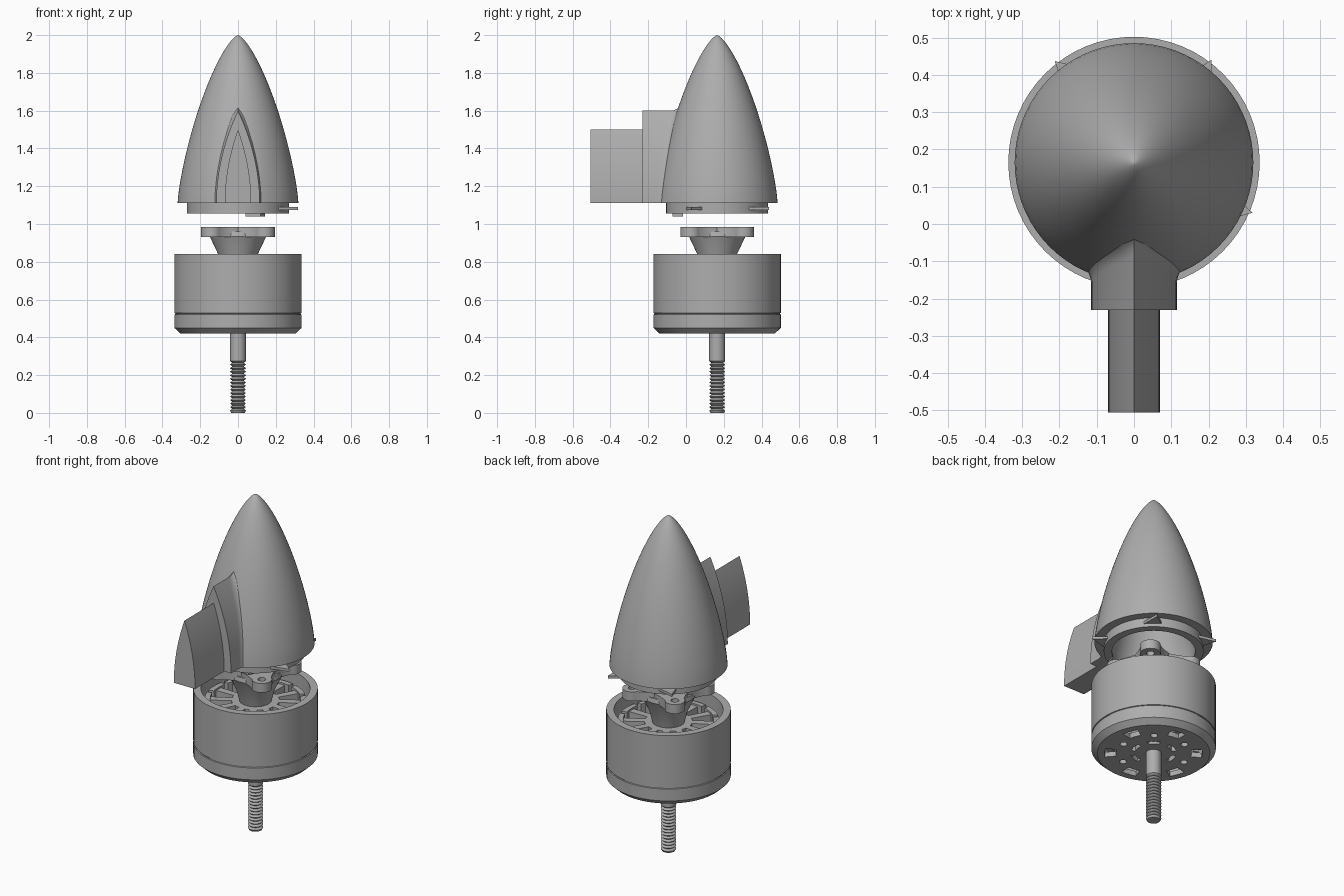
import bpy, bmesh
from math import sin, cos, pi, sqrt, radians, hypot
from mathutils import Matrix, Vector

cube = bpy.data.objects.get("Cube")
if cube:
    bpy.data.objects.remove(cube, do_unlink=True)

AXIS_Y = 0.165   # shared axis of motor and nose
BASE_Z = 1.11    # underside of the nose
TOP_Z = 2.0

grey = bpy.data.materials.new("plain grey")
grey.use_nodes = True
grey.diffuse_color = (0.42, 0.42, 0.42, 1)
grey.node_tree.nodes["Principled BSDF"].inputs["Base Color"].default_value = (0.42, 0.42, 0.42, 1)


def finish(bm, name, smooth=True, weld=True):
    """Turn a bmesh into a named, shaded object."""
    if weld:
        bmesh.ops.remove_doubles(bm, verts=bm.verts, dist=1e-5)
    bmesh.ops.recalc_face_normals(bm, faces=bm.faces)
    mesh = bpy.data.meshes.new(name)
    bm.to_mesh(mesh)
    bm.free()
    mesh.materials.append(grey)
    obj = bpy.data.objects.new(name, mesh)
    bpy.context.collection.objects.link(obj)
    if smooth:
        bpy.ops.object.select_all(action='DESELECT')
        obj.select_set(True)
        bpy.context.view_layer.objects.active = obj
        bpy.ops.object.shade_smooth_by_angle(angle=radians(30))
    return obj


def lathe(name, profile, steps=64, closed=False):
    """Spin (radius, z) points around the shared axis."""
    bm = bmesh.new()
    verts = [bm.verts.new((r, AXIS_Y, z)) for r, z in profile]
    pairs = list(zip(verts, verts[1:])) + ([(verts[-1], verts[0])] if closed else [])
    edges = [bm.edges.new(p) for p in pairs]
    bmesh.ops.spin(bm, geom=verts + edges, cent=(0, AXIS_Y, 0), axis=(0, 0, 1),
                   angle=2 * pi, steps=steps)
    return finish(bm, name)


def prism(bm, outline, z0, z1):
    """Extrude a flat outline of (x, y) points between two heights."""
    low = [bm.verts.new((x, y, z0)) for x, y in outline]
    high = [bm.verts.new((x, y, z1)) for x, y in outline]
    bm.faces.new(low[::-1])
    bm.faces.new(high)
    n = len(outline)
    for i in range(n):
        j = (i + 1) % n
        bm.faces.new((low[i], low[j], high[j], high[i]))


def polar(r, a):
    return (r * cos(a), AXIS_Y + r * sin(a))


def sector(r0, r1, a, half0, half1, n=4):
    """Outline of a radial block, with angular half widths at both ends."""
    steps = [2 * i / n - 1 for i in range(n + 1)]
    return [polar(r1, a + half1 * s) for s in steps] + \
           [polar(r0, a - half0 * s) for s in steps]


def cut(obj, bm, name):
    """Subtract a cutter from an object and remove the cutter."""
    cutter = finish(bm, name, smooth=False, weld=False)
    cutter.hide_render = True
    mod = obj.modifiers.new("holes", 'BOOLEAN')
    mod.operation = 'DIFFERENCE'
    mod.solver = 'EXACT'
    mod.object = cutter
    bpy.ops.object.select_all(action='DESELECT')
    obj.select_set(True)
    bpy.context.view_layer.objects.active = obj
    bpy.ops.object.modifier_apply(modifier=mod.name)
    bpy.data.objects.remove(cutter, do_unlink=True)
    bpy.ops.object.shade_smooth_by_angle(angle=radians(30))


# Hollow nose cone with its locating spigot
def nose_radius(z):
    t = min(max((z - BASE_Z) / (TOP_Z - BASE_Z), 0), 1)
    return 0.32 * (1 - t ** 1.35) ** 0.7


heights = [TOP_Z - (TOP_Z - BASE_Z) * (i / 36) ** 1.6 for i in range(37)]
outer = [(nose_radius(z), z) for z in heights]
spigot = [(0.27, BASE_Z), (0.27, 1.055), (0.225, 1.055)]
inner = [(0.225 * sqrt(1 - i / 8), BASE_Z + 0.5 * i / 8) for i in range(9)]
lathe("nose_cone", outer + spigot + inner, 72)

# Thin locking barbs around the spigot
bm = bmesh.new()
for deg in (53, 128, -23):
    a = radians(deg)
    prism(bm, [polar(0.26, a - 0.3), polar(0.345, a), polar(0.26, a + 0.12)], 1.075, 1.09)
prism(bm, [polar(0.23, -1.4), polar(0.265, -1.1), polar(0.23, -0.9)], 1.04, 1.06)
finish(bm, "locking_barbs", False)


# Pointed arch shared by the fin socket and the fin
def arch(w, h, n=14):
    return [(w * (1 - (1 - abs(s)) ** 2) * (1 if s > 0 else -1), BASE_Z + h * (1 - abs(s)))
            for s in (1 - i / n for i in range(2 * n + 1))]


def loft(name, rows):
    """Skin equal rows of points; cap the first row and close the base."""
    bm = bmesh.new()
    grid = [[bm.verts.new(p) for p in row] for row in rows]
    bm.faces.new(grid[0])
    for a, b in zip(grid, grid[1:]):
        for i in range(len(a) - 1):
            bm.faces.new((a[i], a[i + 1], b[i + 1], b[i]))
        bm.faces.new((a[-1], a[0], b[0], b[-1]))
    return bm, grid


section = arch(0.115, 0.49)
fillet = 0.06
rows = [[(x, -0.23, z) for x, z in section]]
for k in range(9):
    phi = pi / 2 * k / 8
    row = []
    for i, (x, z) in enumerate(section):
        (xa, za), (xb, zb) = section[max(i - 1, 0)], section[min(i + 1, len(section) - 1)]
        length = hypot(xb - xa, zb - za)
        nx, nz = (zb - za) / length, (xa - xb) / length
        if z < BASE_Z + 0.001:
            nx, nz = (1 if x > 0 else -1), 0
        elif nx * x < 0:
            nx = -nx
        nz = abs(nz)
        ex, ez = x + fillet * nx, z + fillet * nz
        surface = AXIS_Y - sqrt(max(nose_radius(ez) ** 2 - ex ** 2, 0))
        d = fillet * (1 - cos(phi))
        row.append((x + d * nx, surface - fillet * (1 - sin(phi)) + 0.004, z + d * nz))
    rows.append(row)
bm, _ = loft("fin_socket", rows)
finish(bm, "fin_socket")

fin = arch(0.07, 0.39)
bm, grid = loft("fin", [[(x, y, z) for x, z in fin] for y in (-0.505, -0.22)])
bm.faces.new(grid[-1][::-1])
finish(bm, "fin")

# Motor can: open top, seam groove and chamfered foot
lathe("motor_can", [(0.295, 0.84), (0.337, 0.84), (0.337, 0.529), (0.332, 0.527),
                    (0.332, 0.523), (0.337, 0.521), (0.337, 0.45), (0.305, 0.42),
                    (0.29, 0.42), (0.29, 0.45), (0.295, 0.45)], closed=True)

# Perforated floor plate
floor = lathe("motor_floor", [(0, 0.42), (0.292, 0.42), (0.292, 0.45), (0, 0.45)])
bm = bmesh.new()
for k in range(6):
    a = radians(21 + 60 * k)
    prism(bm, sector(0.205, 0.265, a, 0.17, 0.17), 0.4, 0.47)
    prism(bm, sector(0.1, 0.125, a + 0.52, 0.3, 0.3), 0.4, 0.47)
    cx, cy = polar(0.19, a + 0.52)
    prism(bm, [(cx + 0.02 * cos(t * pi / 8), cy + 0.02 * sin(t * pi / 8))
               for t in range(16)], 0.4, 0.47)
cut(floor, bm, "floor_cutter")

# Stator core with twelve hammer-headed teeth
lathe("stator_core", [(0, 0.5), (0.13, 0.5), (0.13, 0.77), (0, 0.77)], 48)
bm = bmesh.new()
for k in range(12):
    a = 2 * pi * k / 12
    prism(bm, sector(0.12, 0.25, a, 0.16, 0.09), 0.52, 0.77)
    prism(bm, sector(0.245, 0.275, a, 0.21, 0.22), 0.5, 0.78)
finish(bm, "stator_teeth", False, False)

# Flared hub and four-lobed mounting plate
lathe("hub", [(0, 0.76), (0.085, 0.76), (0.105, 0.84), (0.15, 0.935), (0.145, 0.96), (0, 0.96)], 48)
outline = []
for k in range(4):
    a = radians(45 + 90 * k)
    cx, cy = polar(0.14 * sqrt(2), a)
    outline += [(cx + 0.055 * cos(a + s * pi / 12), cy + 0.055 * sin(a + s * pi / 12))
                for s in range(-7, 8)]
    outline += [polar(0.13 + 0.01 * abs(s), a + pi / 4 + s * 0.14) for s in (-2, -1, 0, 1, 2)]
bm = bmesh.new()
prism(bm, outline, 0.93, 0.985)
plate = finish(bm, "mounting_plate")
bm = bmesh.new()
for k in range(4):
    cx, cy = polar(0.14 * sqrt(2), radians(45 + 90 * k))
    prism(bm, [(cx + 0.022 * cos(t * pi / 8), cy + 0.022 * sin(t * pi / 8))
               for t in range(16)], 0.9, 1.0)
cut(plate, bm, "screw_cutter")

# Shaft with a threaded lower end
thread = [(0.031 if i % 2 else 0.042, 0.012 + 0.262 * i / 28) for i in range(29)]
lathe("threaded_shaft", [(0, 0), (0.036, 0)] + thread + [(0.042, 0.28), (0.042, 0.5), (0, 0.5)], 24)
